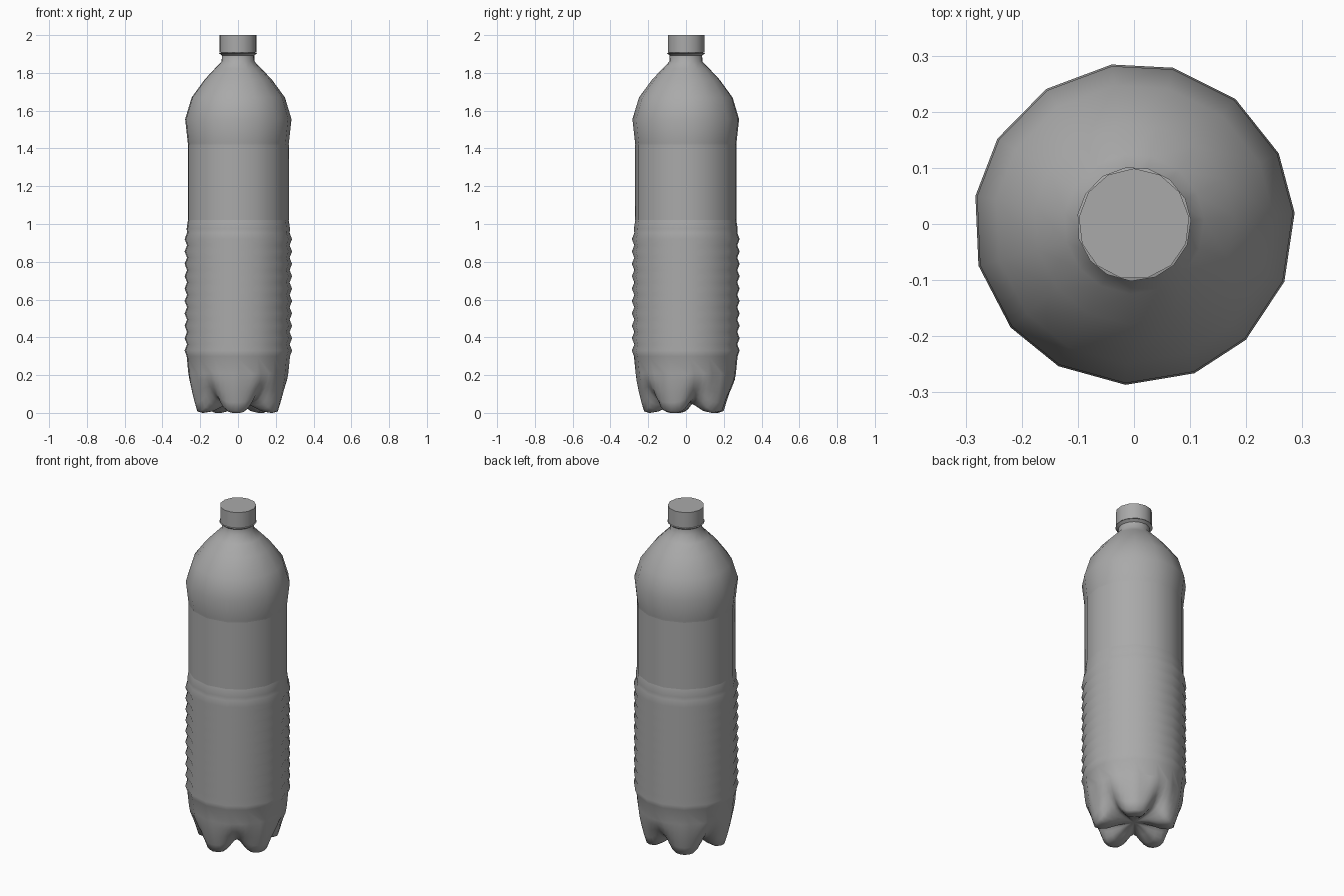
import bpy, bmesh
from math import sin, cos, radians, atan2, pi
from mathutils import Vector

if "Cube" in bpy.data.objects:
    bpy.data.objects.remove(bpy.data.objects["Cube"])

# 15-sided cross-section, grouped in five lobes of three
ANGLES = [radians(51 + 72 * k + d) for k in range(5) for d in (0, 25, 47)]
SECTION = [Vector((cos(a), sin(a))) for a in ANGLES]
SPLIT = 4
FINE = [SECTION[i].lerp(SECTION[(i + 1) % 15], j / SPLIT)
        for i in range(15) for j in range(SPLIT)]

grey = bpy.data.materials.new("dark_grey")
grey.diffuse_color = (.4, .4, .4, 1)
grey.use_nodes = True
grey.node_tree.nodes["Principled BSDF"].inputs["Base Color"].default_value = grey.diffuse_color


def ring(bm, section, r, z):
    return [bm.verts.new((p.x * r, p.y * r, z)) for p in section]


def bridge(bm, low, high):
    n = len(low)
    for i in range(n):
        j = (i + 1) % n
        bm.faces.new((low[i], low[j], high[j], high[i]))


def finish(bm, name, angle=40):
    mesh = bpy.data.meshes.new(name)
    bm.to_mesh(mesh)
    bm.free()
    mesh.materials.append(grey)
    ob = bpy.data.objects.new(name, mesh)
    bpy.context.collection.objects.link(ob)
    bpy.ops.object.select_all(action='DESELECT')
    ob.select_set(True)
    bpy.context.view_layer.objects.active = ob
    bpy.ops.object.shade_smooth_by_angle(angle=radians(angle))
    return ob


def lathe(name, profile, section, close_top=False, angle=40):
    bm = bmesh.new()
    rings = [ring(bm, section, r, z) for r, z in profile]
    for a, b in zip(rings, rings[1:]):
        bridge(bm, a, b)
    if close_top:
        bm.faces.new(rings[-1])
    return finish(bm, name, angle)


# Bottle: petaloid foot rows blend a foot profile with a valley profile
foot = [(.05, .05), (.10, .03), (.15, .007), (.195, 0), (.222, .008),
        (.236, .055), (.250, .11), (.262, .17)]
valley = [(.04, .056), (.08, .058), (.125, .063), (.16, .072), (.187, .088),
          (.213, .11), (.238, .14), (.260, .178)]
bm = bmesh.new()
rings = []
for (fr, fz), (vr, vz) in zip(foot, valley):
    row = []
    for p in FINE:
        w = (1 + cos(5 * (atan2(p.y, p.x) - radians(51)))) / 2
        w = 1 - (1 - w) ** 2          # broad feet, narrower valleys
        r, z = vr + (fr - vr) * w, vz + (fz - vz) * w
        row.append(bm.verts.new((p.x * r, p.y * r, z)))
    rings.append(row)
rings.append(ring(bm, FINE, .267, .21))
for a, b in zip(rings, rings[1:]):
    bridge(bm, a, b)
centre = bm.verts.new((0, 0, .056))
for i, v in enumerate(rings[0]):
    bm.faces.new((v, centre, rings[0][(i + 1) % len(FINE)]))

# Bottle wall: ribs, waist under the label, shoulder and neck
RIBS, LOW, HIGH = 10, .33, .92
pitch = (HIGH - LOW) / (RIBS - 1)
wall = [(.276, .30)]
for k in range(RIBS):
    z = LOW + k * pitch
    wall += [(.287, z), (.274, z + pitch / 2)]
wall += [(.276, .975), (.270, 1.015), (.267, 1.03), (.267, 1.41),
         (.270, 1.43), (.284, 1.555), (.249, 1.67), (.179, 1.765),
         (.125, 1.822), (.088, 1.86), (.086, 1.90), (.086, 1.915)]
last = ring(bm, SECTION, *wall[0])
base = rings[-1]
for i in range(15):
    edge = [base[(i * SPLIT + j) % len(base)] for j in range(SPLIT + 1)]
    bm.faces.new(edge + [last[(i + 1) % 15], last[i]])
for r, z in wall[1:]:
    nxt = ring(bm, SECTION, r, z)
    bridge(bm, last, nxt)
    last = nxt
bm.faces.new(last)
finish(bm, "bottle", 75)

# Label sleeve around the waist
lathe("label", [(.270, 1.02), (.270, 1.42)], SECTION)

# Screw cap and the neck ring beneath it
ROUND = [Vector((cos(pi / 2 + i * 2 * pi / 13), sin(pi / 2 + i * 2 * pi / 13)))
         for i in range(13)]
lathe("cap", [(.086, 1.908), (.099, 1.908), (.099, 2.0)], ROUND, True)
lathe("neck_ring", [(.086, 1.892), (.102, 1.904), (.086, 1.908)], SECTION)
